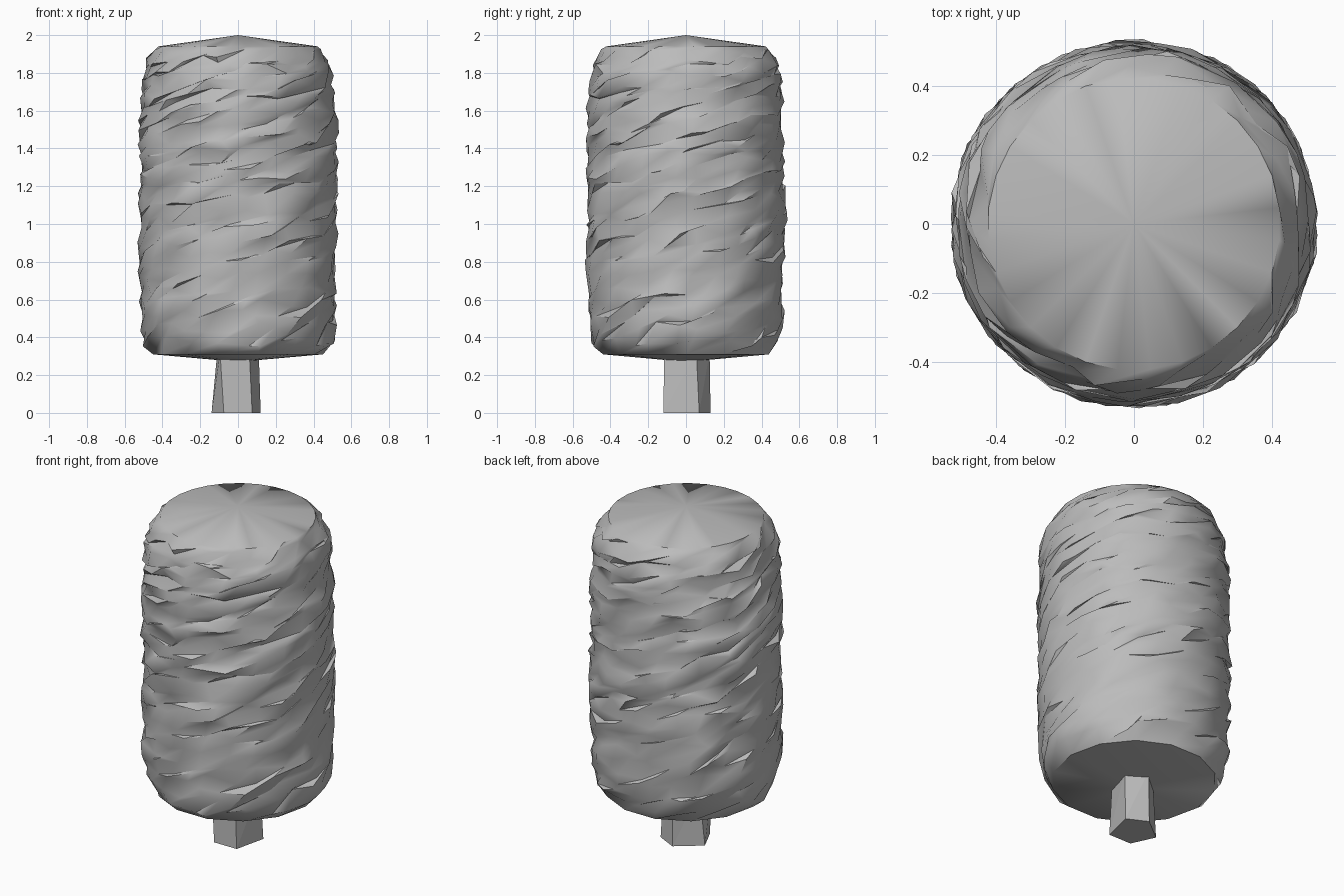
import bpy, bmesh, math, random

random.seed(11)
cube = bpy.data.objects.get("Cube")
if cube:
    bpy.data.objects.remove(cube, do_unlink=True)

grey = bpy.data.materials.new("plain grey")
grey.use_nodes = True
COLOUR = (0.5, 0.5, 0.5, 1)
grey.diffuse_color = COLOUR
grey.node_tree.nodes["Principled BSDF"].inputs["Base Color"].default_value = COLOUR


def finish(name, bm):
    """Turn a bmesh into a named object."""
    mesh = bpy.data.meshes.new(name)
    bm.to_mesh(mesh)
    bm.free()
    mesh.materials.append(grey)
    obj = bpy.data.objects.new(name, mesh)
    bpy.context.collection.objects.link(obj)
    return obj


def loft(bm, rings):
    """Skin neighbouring rings with triangles that follow the upward twist."""
    for low, high in zip(rings, rings[1:]):
        n = len(low)
        for i in range(n):
            j = (i + 1) % n
            bm.faces.new((low[i], low[j], high[j]))
            bm.faces.new((low[i], high[j], high[i]))


def cap(bm, ring, z, up):
    """Close a ring with a shallow fan."""
    tip = bm.verts.new((0, 0, z))
    for a, b in zip(ring, ring[1:] + ring[:1]):
        bm.faces.new((a, b, tip) if up else (b, a, tip))


# Leafy crown: twisted rings, ruffled so that leaves overhang one another
SEGS, ROWS = 28, 30
LOW, HIGH = 0.31, 1.94
PROFILE = [(0.31, 0.45), (0.35, 0.495), (0.5, 0.517), (0.9, 0.523), (1.3, 0.523),
           (1.6, 0.517), (1.8, 0.5), (1.88, 0.475), (1.94, 0.425)]


def radius(z):
    for (z0, r0), (z1, r1) in zip(PROFILE, PROFILE[1:]):
        if z <= z1:
            return r0 + (r1 - r0) * (z - z0) / (z1 - z0)
    return PROFILE[-1][1]


bm = bmesh.new()
rings = []
for row in range(ROWS + 1):
    t = row / ROWS
    edge = row in (0, ROWS)
    z_row = LOW + (HIGH - LOW) * (t * 1.3 - 0.3 * t * t)
    ring = []
    for i in range(SEGS):
        step = i - i % 2 if row == 0 else i
        a = math.tau * (step + row * 0.35) / SEGS
        z, r = z_row, radius(z_row)
        if not edge:
            a += random.uniform(-0.08, 0.08)
            z = min(max(z + random.uniform(-0.032, 0.032), LOW + 0.02), HIGH - 0.015)
            r = radius(z) + random.uniform(-0.016, 0.016)
        ring.append(bm.verts.new((r * math.cos(a), r * math.sin(a), z)))
    rings.append(ring)
loft(bm, rings)
cap(bm, rings[0], 0.27, False)
cap(bm, rings[-1], 2.0, True)
bmesh.ops.remove_doubles(bm, verts=bm.verts, dist=0.0005)
crown = finish("leafy_crown", bm)

# Five-sided trunk, slightly uneven, flaring to the ground
FOOT = [(-0.075, -0.12), (0.075, -0.12), (0.12, 0.07), (0, 0.13), (-0.14, 0.02)]
NECK = [(-0.095, -0.115), (0.06, -0.115), (0.11, 0.055), (0, 0.125), (-0.11, 0.03)]
bm = bmesh.new()
trunk_rings = [[bm.verts.new((x, y, z)) for x, y in outline]
               for z, outline in ((0, FOOT), (0.32, NECK))]
loft(bm, trunk_rings)
bm.faces.new(reversed(trunk_rings[0]))
bm.faces.new(trunk_rings[1])
finish("trunk", bm)

# Soft leaves with crisp creases
bpy.ops.object.select_all(action="DESELECT")
crown.select_set(True)
bpy.context.view_layer.objects.active = crown
bpy.ops.object.shade_smooth_by_angle(angle=math.radians(45))
